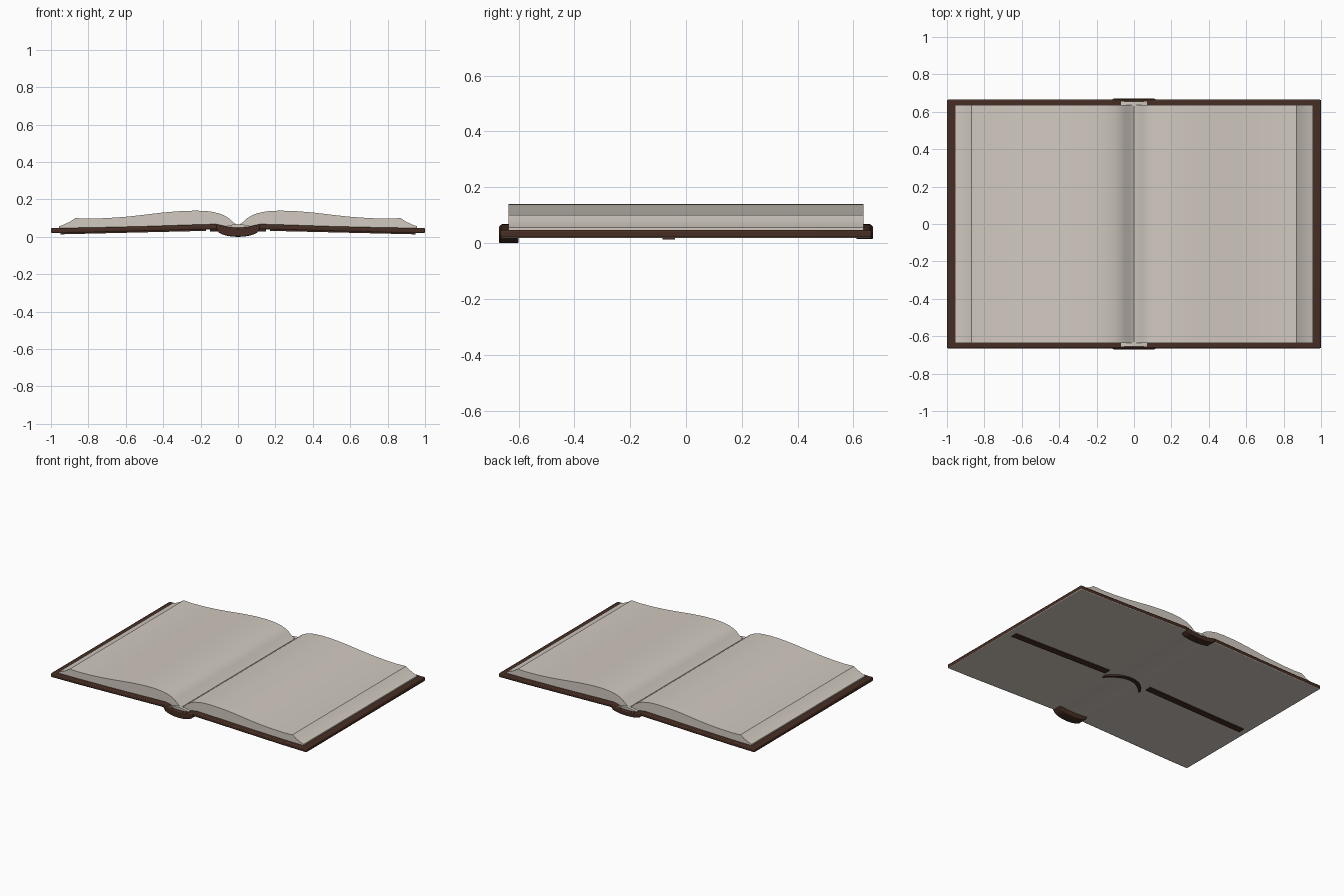
import bpy, bmesh, math

cube = bpy.data.objects.get("Cube")
if cube:
    bpy.data.objects.remove(cube, do_unlink=True)


def material(name, rgb):
    m = bpy.data.materials.new(name)
    m.use_nodes = True
    m.diffuse_color = (*rgb, 1)
    m.node_tree.nodes["Principled BSDF"].inputs["Base Color"].default_value = (*rgb, 1)
    return m


PAPER = material("warm paper", (0.64, 0.59, 0.53))
LEATHER = material("dark brown leather", (0.062, 0.027, 0.017))


def slab(name, stations, y0, y1, mat, under=None, bevel=0, shift=None):
    """Loft a slab along x from (x, bottom z, top z) stations."""
    bm = bmesh.new()
    rings = []
    for x, low, high in stations:
        dy = shift(x) if shift else 0
        corners = [(y0, low), (y1, low), (y1, high), (y0, high)]
        rings.append([bm.verts.new((x, y + dy, z)) for y, z in corners])
    for a, b in zip(rings, rings[1:]):
        for i in range(4):
            j = (i + 1) % 4
            bm.faces.new((a[i], a[j], b[j], b[i])).material_index = int(i == 0 and under is not None)
    bm.faces.new(rings[0])
    bm.faces.new(rings[-1])
    bmesh.ops.recalc_face_normals(bm, faces=bm.faces)
    mesh = bpy.data.meshes.new(name)
    bm.to_mesh(mesh)
    bm.free()
    mesh.materials.append(mat)
    if under:
        mesh.materials.append(under)
    ob = bpy.data.objects.new(name, mesh)
    bpy.context.collection.objects.link(ob)
    bpy.ops.object.select_all(action="DESELECT")
    ob.select_set(True)
    bpy.context.view_layer.objects.active = ob
    bpy.ops.object.shade_smooth_by_angle(angle=math.radians(30))
    if bevel:
        mod = ob.modifiers.new("rounded edges", "BEVEL")
        mod.width, mod.segments = bevel, 2
        mod.limit_method = "ANGLE"
        mod.angle_limit = math.radians(50)
    return ob


def both(half):
    """Reflect stations from x >= 0 across the gutter."""
    return [(-x, a, b) for x, a, b in reversed(half) if x > 0] + half


# Cover boards joined across the spine
cover = [(0, .035, .05), (.05, .036, .052), (.09, .04, .062), (.12, .04, .068),
         (.2, .038, .066), (.5, .03, .056), (.8, .022, .049), (1, .019, .047)]
slab("cover", both(cover), -.665, .665, LEATHER, under=PAPER, bevel=.007)


def cover_bottom(x):
    return .04 - .021 * max(abs(x) - .12, 0) / .88


# Rounded spine ends
for name, y0, y1, lift in (("front_spine_end", -.67, -.6, 0), ("back_spine_end", .61, .67, .014)):
    arc = []
    for i in range(9):
        t = i / 8
        drop = math.sqrt(1 - t * t)
        arc.append((.115 * t, .04 - (.04 - lift) * drop, .064 - .018 * (1 - t * t)))
    slab(name, both(arc), y0, y1, LEATHER, bevel=.005)

# Page blocks with a curled top and a sloping fore edge
top = [(0, .062), (.02, .073), (.05, .1), (.075, .115), (.1, .125), (.15, .136),
       (.22, .14), (.3, .138), (.4, .13), (.5, .118), (.6, .107), (.7, .1),
       (.8, .097), (.87, .1), (.9, .08), (.93, .066), (.957, .056)]
for side, sign in (("left", 1), ("right", -1)):
    pages = [(sign * x, cover_bottom(x) + .006, z) for x, z in top]
    slab(side + "_pages", pages, -.635, .635, PAPER)

    # Raised straps under each board
    strap = [(sign * x, cover_bottom(x) - .007, cover_bottom(x) + .005) for x in (.17, .4, .7, .95)]
    slab(side + "_strap", strap, -.085, -.04, LEATHER)

# Pale bands at both ends of the gutter
band = [(0, .045, .068), (.03, .045, .065), (.07, .045, .057)]
for name, y in (("front_headband", -.655), ("back_headband", .63)):
    slab(name, both(band), y, y + .025, PAPER)

# Curved strap under the spine
bow = [(.15 * i / 8, .029, .042) for i in range(9)]
slab("spine_strap", both(bow), -.05, -.022, LEATHER, shift=lambda x: -.085 * (x / .15) ** 2)
